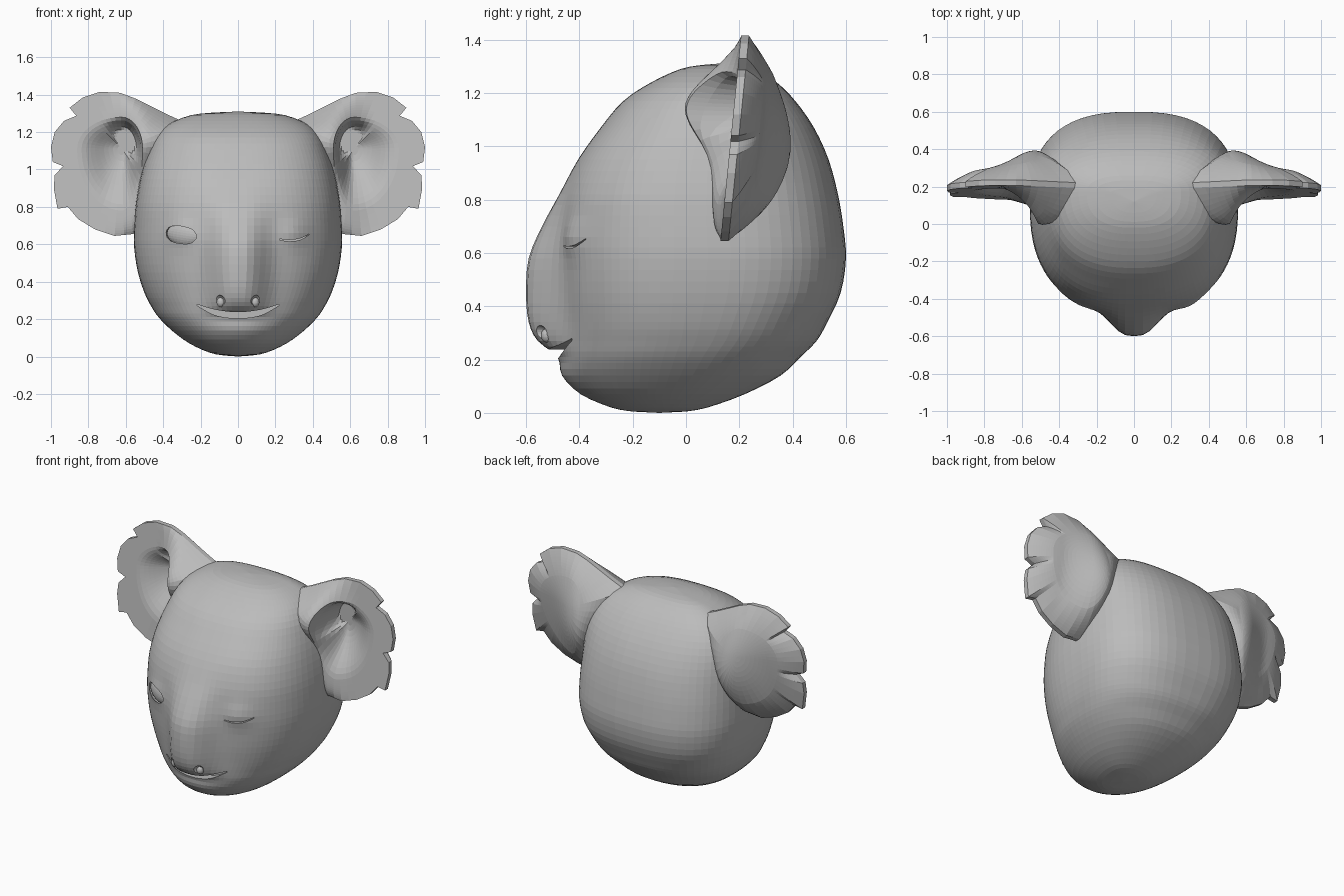
import bpy, bmesh
from math import sin, cos, pi, exp, radians, hypot
from mathutils import Vector, Matrix

cube = bpy.data.objects.get("Cube")
if cube:
    bpy.data.objects.remove(cube, do_unlink=True)

GREY = (0.5, 0.5, 0.5, 1)
clay = bpy.data.materials.new("grey_clay")
clay.use_nodes = True
clay.diffuse_color = GREY
clay.node_tree.nodes["Principled BSDF"].inputs["Base Color"].default_value = GREY


def finish(name, bm):
    bmesh.ops.recalc_face_normals(bm, faces=bm.faces)
    mesh = bpy.data.meshes.new(name)
    bm.to_mesh(mesh)
    bm.free()
    mesh.materials.append(clay)
    obj = bpy.data.objects.new(name, mesh)
    bpy.context.collection.objects.link(obj)
    return obj


def bridge(bm, a, b):
    for i in range(len(a)):
        j = (i + 1) % len(a)
        bm.faces.new((a[i], a[j], b[j], b[i]))


def fan(bm, ring, tip):
    for i in range(len(ring)):
        bm.faces.new((ring[i], ring[(i + 1) % len(ring)], tip))


def smooth(t):
    t = min(max(t, 0), 1)
    return t * t * (3 - 2 * t)


def spline(keys, steps):
    """Smooth interpolation through tuples of any size."""
    out = []
    for i in range(len(keys) - 1):
        a, b, c, d = [Vector(keys[min(max(i + k, 0), len(keys) - 1)]) for k in (-1, 0, 1, 2)]
        for s in range(steps):
            t = s / steps
            out.append(b + (c - a) * (t / 2) + (a * 2 - b * 5 + c * 4 - d) * (t * t / 2)
                       + (b * 3 - a - c * 3 + d) * (t ** 3 / 2))
    return out + [Vector(keys[-1])]


# Head: stacked cross-sections (height, front, back, half width, snout)
SECTIONS = [
    (.005, -.2, 0, .07, 0), (.02, -.28, .08, .15, 0), (.07, -.395, .22, .26, 0),
    (.14, -.455, .355, .355, .01), (.21, -.467, .43, .425, .015), (.27, -.466, .49, .465, .09),
    (.34, -.465, .53, .5, .125), (.45, -.47, .58, .535, .13), (.58, -.475, .60, .555, .115),
    (.70, -.47, .59, .555, .07), (.82, -.455, .57, .545, .02), (.95, -.405, .535, .52, 0),
    (1.07, -.32, .48, .485, 0), (1.17, -.235, .41, .44, 0), (1.24, -.13, .34, .37, 0),
    (1.29, -.02, .26, .25, 0), (1.305, .06, .19, .12, 0)]
SIDES = 80


def build_head():
    bm = bmesh.new()
    rings = []
    for z, front, back, width, snout in spline(SECTIONS, 3):
        mid = (front + back) / 2 + .04
        ring = []
        for i in range(SIDES):
            a = 2 * pi * i / SIDES
            a -= .35 * cos(a)            # more columns on the face
            c, s = cos(a), sin(a)
            n = 2 / ((2.05 if s < 0 else 2.2) + .4 * smooth(z / .5))
            x = width * abs(c) ** n * (1 if c > 0 else -1)
            y = mid + abs(s) ** n * (back - mid if s > 0 else front - mid)
            if s < 0:
                y -= snout * exp(-(abs(x) / .145) ** 2.8)
                y -= .02 * exp(-((abs(x) - .3) / .08) ** 2 - ((z - .66) / .07) ** 2)
            # Swelling behind the ear roots
            x *= 1 + .07 * exp(-((y - .32) / .16) ** 2 - ((z - 1.1) / .2) ** 2)
            ring.append(bm.verts.new((x, y, z)))
        rings.append(ring)
    for a, b in zip(rings, rings[1:]):
        bridge(bm, a, b)
    fan(bm, rings[0], bm.verts.new((0, -.1, 0)))
    fan(bm, rings[-1], bm.verts.new((0, .12, 1.31)))
    return finish("head", bm)


def ellipsoid(name, centre, radii, yaw=0, tilt=0):
    bm = bmesh.new()
    bmesh.ops.create_uvsphere(bm, u_segments=24, v_segments=14, radius=1)
    turn = Matrix.Rotation(yaw, 4, "Z") @ Matrix.Rotation(tilt, 4, "Y")
    bm.transform(Matrix.Translation(centre) @ turn @ Matrix.Diagonal((*radii, 1)))
    return finish(name, bm)


def slit(name, upper, lower, near, far):
    """Crescent between two curves, pushed through in y."""
    path = spline(upper, 5) + spline(lower, 5)[::-1]
    bm = bmesh.new()
    a, b = [[bm.verts.new((p[0], y, p[1])) for p in path] for y in (near, far)]
    bridge(bm, a, b)
    bm.faces.new(a)
    bm.faces.new(b)
    return finish(name, bm)


def carve(target, cutter):
    cutter.hide_render = True
    mod = target.modifiers.new("carve", "BOOLEAN")
    mod.operation = "DIFFERENCE"
    mod.solver = "EXACT"
    mod.object = cutter
    bpy.context.view_layer.objects.active = target
    bpy.ops.object.modifier_apply(modifier=mod.name)
    bpy.data.objects.remove(cutter, do_unlink=True)


head = build_head()

# Mouth, nostrils and the shut eye are cut into the face
carve(head, slit("mouth_cutter",
                 [(-.22, .28), (-.12, .25), (0, .237), (.12, .25), (.22, .28)],
                 [(-.218, .272), (-.12, .22), (0, .205), (.12, .22), (.218, .272)], -.8, -.41))
carve(head, slit("shut_eye_cutter",
                 [(.22, .629), (.27, .624), (.33, .631), (.38, .655)],
                 [(.222, .624), (.27, .616), (.33, .623), (.378, .65)], -.8, -.36))
for side in (-1, 1):
    carve(head, ellipsoid("nostril_cutter", (side * .105, -.555, .295), (.036, .035, .035)))
    ellipsoid("nostril_left" if side > 0 else "nostril_right",
              (side * .092, -.522, .29), (.022, .022, .026))

# Open eye lies nearly flush in a slightly larger socket
EYE = (-.29, -.395, .65)
carve(head, ellipsoid("socket_cutter", EYE, (.106, .05, .066), radians(-27), radians(8)))
ellipsoid("open_eye", EYE, (.1, .034, .06), radians(-27), radians(8))

# Ears: ragged outline (x, z) around an oval cup
EAR_MID = Vector((.62, 1.11))
OUTLINE = [
    (.28, 1.25), (.38, 1.295), (.47, 1.34), (.55, 1.38), (.63, 1.41), (.74, 1.415),
    (.83, 1.385), (.90, 1.33), (.865, 1.287), (.93, 1.26), (.98, 1.2), (1, 1.12),
    (.99, 1.04), (.935, 1.018), (.98, .97), (.985, .9), (.965, .79), (.91, .8),
    (.855, .735), (.765, .68), (.66, .645), (.56, .655), (.5, .72), (.44, .85),
    (.38, 1), (.31, 1.13)]


def ear_point(p, r):
    """Position on the ear at fraction r from the cup middle to the outline point p."""
    ray = (p - EAR_MID).normalized()
    reach = Vector((.11 if ray.x < 0 else .24, .17 if ray.y > 0 else .33))
    lip = EAR_MID + ray / hypot(ray.x / reach.x, ray.y / reach.y)
    x, z = EAR_MID.lerp(lip, r * 2) if r < .5 else lip.lerp(p, r * 2 - 1)

    rim = .18 + .1 * (z - 1)
    inner = 1 - r ** 6
    front = rim - .015 - inner * smooth((.72 - x) / .24) * (.06 + .13 * exp(-((z - 1.15) / .15) ** 2))
    # The cup drops sharply near the head and fades out towards the fringe
    steep = 1.1 + 2.4 * max(0, ray.y - ray.x) / 1.42
    front += (.27 - front) * smooth((1 - 2 * r) * steep)
    root = exp(-((z - .95) / .3) ** 2)
    back = rim + .015 + .1 * (1 - r * r) + .14 * inner * root * smooth((.8 - x) / .35)
    return x, z, front, max(back, front + .02)


def build_ear(name, side):
    bm = bmesh.new()
    points = []
    for i, p in enumerate(OUTLINE):
        p, q = Vector(p), Vector(OUTLINE[(i + 1) % len(OUTLINE)])
        points += [p, p.lerp(q, .5)]
    fronts, backs = [], []
    steps = 20
    for k in range(1, steps + 1):
        spots = [ear_point(p, k / steps) for p in points]
        fronts.append([bm.verts.new((side * x, f, z)) for x, z, f, b in spots])
        backs.append([bm.verts.new((side * x, b, z)) for x, z, f, b in spots])
    x, z, front, back = ear_point(points[0], 0)
    for layer, y in ((fronts, front), (backs, back)):
        fan(bm, layer[0], bm.verts.new((side * x, y, z)))
        for a, b in zip(layer, layer[1:]):
            bridge(bm, a, b)
    bridge(bm, fronts[-1], backs[-1])
    return finish(name, bm)


build_ear("ear_left", 1)
build_ear("ear_right", -1)
